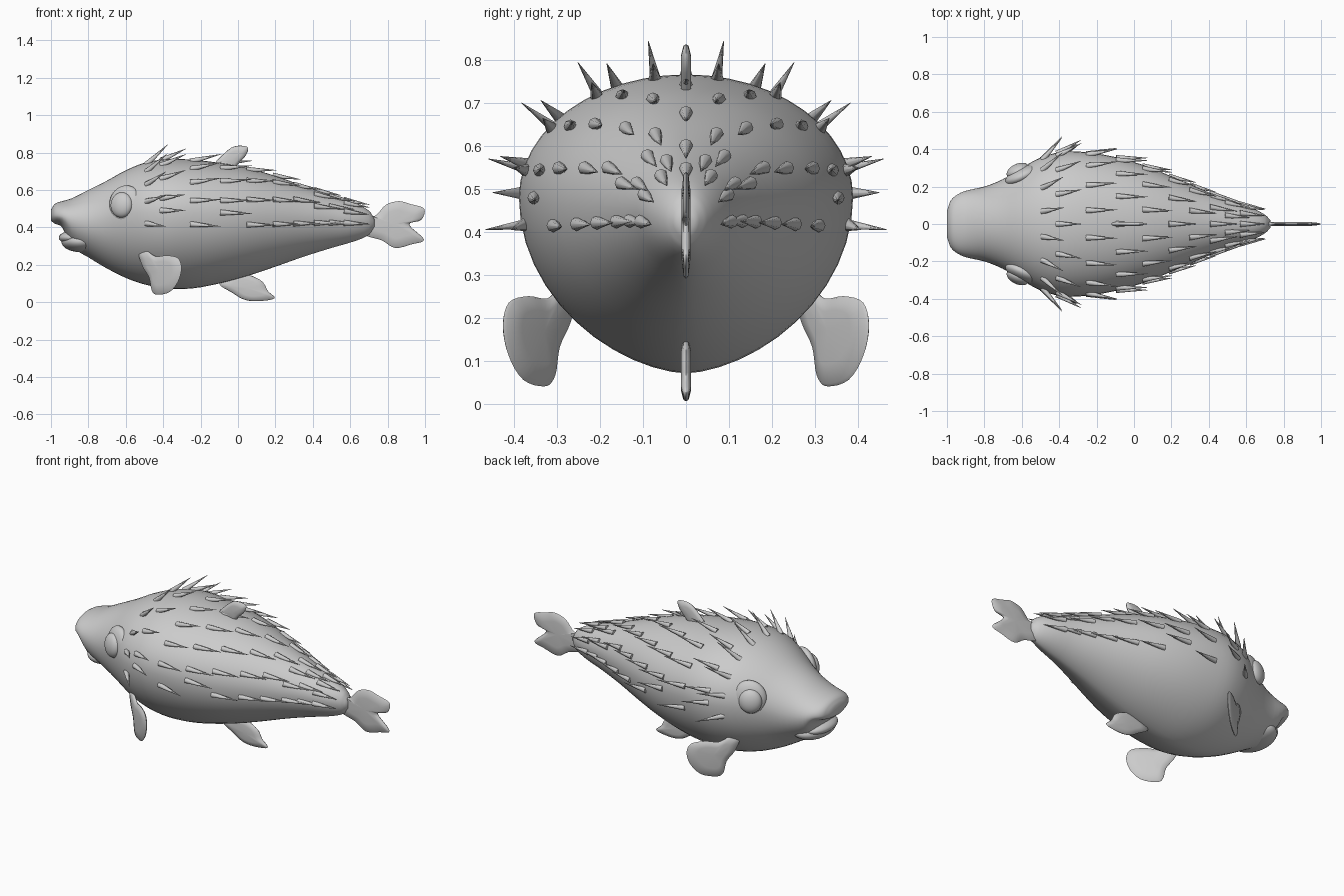
import bpy, bmesh, math
from mathutils import Vector, Matrix

if "Cube" in bpy.data.objects:
    bpy.data.objects.remove(bpy.data.objects["Cube"])

# x, top z, bottom z, half width, height of widest point
STATIONS = [
    (-1.0, .495, .435, .07, .465), (-.98, .525, .42, .125, .465),
    (-.94, .54, .40, .16, .46), (-.89, .555, .30, .18, .44),
    (-.8, .60, .24, .20, .43), (-.7, .65, .18, .24, .45),
    (-.6, .705, .13, .30, .47), (-.5, .745, .095, .355, .48),
    (-.38, .765, .073, .387, .48), (-.25, .762, .073, .383, .48),
    (-.1, .745, .10, .358, .47), (.05, .718, .14, .315, .465),
    (.2, .675, .19, .255, .46), (.35, .622, .243, .19, .455),
    (.5, .57, .29, .13, .45), (.62, .53, .325, .09, .44),
    (.70, .49, .36, .05, .43), (.73, .445, .40, .02, .425)]


def catmull(a, b, c, d, t):
    return .5 * (2*b + (c-a)*t + (2*a-5*b+4*c-d)*t*t + (3*b-a-3*c+d)*t**3)


def station(x):
    n = len(STATIONS)
    i = 0
    while i < n - 2 and STATIONS[i+1][0] < x:
        i += 1
    p, q = STATIONS[i], STATIONS[i+1]
    t = (x - p[0]) / (q[0] - p[0])
    # slope-limited cubic for uneven spacing
    out = []
    for k in range(1, 5):
        def slope(j):
            lo, hi = STATIONS[max(j-1, 0)], STATIONS[min(j+1, n-1)]
            return (hi[k]-lo[k]) / (hi[0]-lo[0])
        h = q[0] - p[0]
        out.append((2*t**3-3*t*t+1)*p[k] + (t**3-2*t*t+t)*h*slope(i)
                   + (3*t*t-2*t**3)*q[k] + (t**3-t*t)*h*slope(i+1))
    return out


def surface(x, ang):
    top, bot, w, zc = station(x)
    c, s = math.cos(ang), math.sin(ang)
    if s >= 0:
        return Vector((x, w*c, zc + (top-zc)*s))
    return Vector((x, w*math.copysign(abs(c)**1.2, c), zc + (zc-bot)*s))


def finish(name, bm, angle=60):
    bmesh.ops.recalc_face_normals(bm, faces=bm.faces)
    me = bpy.data.meshes.new(name)
    bm.to_mesh(me)
    bm.free()
    ob = bpy.data.objects.new(name, me)
    bpy.context.collection.objects.link(ob)
    bpy.ops.object.select_all(action='DESELECT')
    ob.select_set(True)
    bpy.context.view_layer.objects.active = ob
    bpy.ops.object.shade_smooth_by_angle(angle=math.radians(angle))
    return ob


def bridge(bm, r0, r1):
    n = len(r0)
    for j in range(n):
        bm.faces.new((r0[j], r0[(j+1) % n], r1[(j+1) % n], r1[j]))


# Body: lofted cross-sections
bm = bmesh.new()
xs = []
for a, b in zip(STATIONS, STATIONS[1:]):
    xs += [a[0] + (b[0]-a[0])*k/3 for k in range(3)]
xs.append(STATIONS[-1][0])
N = 48
rings = [[bm.verts.new(surface(x, 2*math.pi*j/N)) for j in range(N)] for x in xs]
for r0, r1 in zip(rings, rings[1:]):
    bridge(bm, r0, r1)
bm.faces.new(rings[0])
bm.faces.new(rings[-1])
finish("body", bm)


def ellipsoid(name, center, radii, rot=Matrix()):
    bm = bmesh.new()
    m = Matrix.Translation(center) @ rot @ Matrix.Diagonal((*radii, 1))
    bmesh.ops.create_uvsphere(bm, u_segments=32, v_segments=18, radius=1, matrix=m)
    return finish(name, bm)


# Lower lip and jaw
ellipsoid("lower_lip", (-.88, 0, .345), (.078, .125, .038))
ellipsoid("jaw", (-.84, 0, .325), (.105, .15, .058))

# Eyes with raised sockets
for s, side in ((1, "left"), (-1, "right")):
    rot = Vector((-.42, s*.9, .1)).to_track_quat('Z', 'Y').to_matrix().to_4x4()
    ellipsoid("eye_" + side, (-.622, s*.285, .52), (.063, .068, .036), rot)
    ellipsoid("eye_socket_" + side, (-.60, s*.262, .525), (.095, .10, .042), rot)


def fin(name, pts, thick, place):
    """Thin pillow-shaped fin from a smoothed closed outline."""
    n = len(pts)
    out = []
    for i in range(n):
        a, b, c, d = (pts[(i+k) % n] for k in (-1, 0, 1, 2))
        for t in (0, .25, .5, .75):
            out.append((catmull(a[0], b[0], c[0], d[0], t),
                        catmull(a[1], b[1], c[1], d[1], t)))
    cx = sum(p[0] for p in out) / len(out)
    cz = sum(p[1] for p in out) / len(out)
    bm = bmesh.new()

    def ring(f, off):
        return [bm.verts.new(place(cx+(x-cx)*f, cz+(z-cz)*f, off)) for x, z in out]
    edge = ring(1, 0)
    for s in (1, -1):
        a, b = ring(.95, s*thick*.5), ring(.6, s*thick)
        bridge(bm, edge, a)
        bridge(bm, a, b)
        mid = bm.verts.new(place(cx, cz, s*thick))
        for j in range(len(b)):
            bm.faces.new((b[j], b[(j+1) % len(b)], mid))
    return finish(name, bm)


def upright(x, z, o):
    return Vector((x, o, z))


fin("tail_fin", [(.64, .38), (.66, .47), (.73, .46), (.79, .52), (.86, .54),
                 (.92, .525), (.995, .50), (.98, .44), (.915, .415), (.995, .335),
                 (.93, .31), (.84, .29), (.77, .33), (.70, .35)], .011, upright)
fin("dorsal_fin", [(-.13, .73), (-.08, .79), (-.02, .833), (.05, .83),
                   (.045, .79), (.01, .75), (-.03, .71), (-.09, .70)], .012, upright)
fin("anal_fin", [(-.10, .10), (-.03, .05), (.03, .015), (.10, .005), (.195, .02),
                 (.16, .06), (.13, .11), (.06, .145), (-.02, .15)], .012, upright)

# Pectoral fins, splayed out from the lower flanks
PECTORAL = [(-.53, .26), (-.49, .275), (-.44, .245), (-.38, .25), (-.32, .235),
            (-.302, .18), (-.32, .11), (-.365, .055), (-.43, .04), (-.46, .06),
            (-.475, .13), (-.51, .19)]
for s, side in ((1, "left"), (-1, "right")):
    fin("pectoral_fin_" + side, PECTORAL, .012,
        lambda x, z, o: Vector((x - o*.6, s*(.42 + .75*(x+.31) + o*.8), z)))

# Spines: swept-back cones in staggered rows over back and flanks
ROWS = [(-.48, 10, .16, .40, 0), (-.40, 9, .15, .20, 1), (-.24, 10, .17, .17, 0),
        (-.08, 9, .17, .10, 1), (.06, 8, .16, .08, 0), (.20, 7, .15, .04, 1),
        (.31, 6, .15, .02, 0), (.42, 7, .15, .0, 1), (.50, 6, .14, .0, 0),
        (.58, 7, .14, .0, 1)]
bm = bmesh.new()
for x, count, length, lift, odd in ROWS:
    for k in range(count):
        a = math.radians(-9 + 198 * k / (count - 1))
        if odd and count > 7 and k in (0, count-1):
            a = math.radians(2 if k == 0 else 178)
        p = surface(x, a)
        du = surface(x, a + .01) - surface(x, a - .01)
        dx = surface(x + .01, a) - surface(x - .01, a)
        nrm = dx.cross(du).normalized()
        if nrm.dot(p - Vector((x, 0, .45))) < 0:
            nrm.negate()
        d = (dx.normalized() * .9 + nrm * (lift + .12)).normalized()
        m = (Matrix.Translation(p + d * (length*.5 - .015))
             @ d.to_track_quat('Z', 'Y').to_matrix().to_4x4())
        bmesh.ops.create_cone(bm, cap_ends=True, segments=8, radius1=.016,
                              radius2=.0008, depth=length, matrix=m)
finish("spines", bm, 50)
